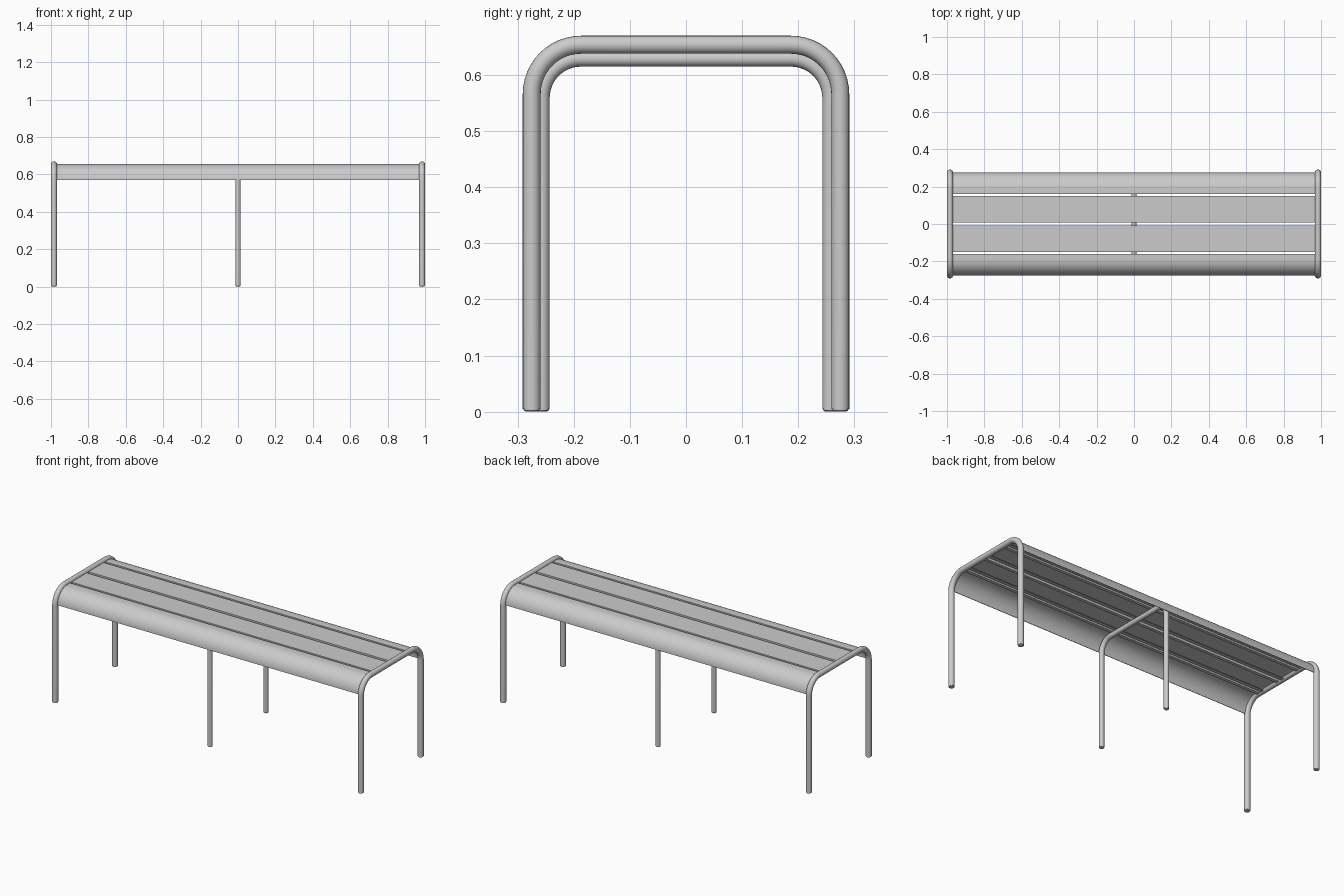
import bpy, bmesh, math

if "Cube" in bpy.data.objects:
    bpy.data.objects.remove(bpy.data.objects["Cube"])

metal = bpy.data.materials.new("grey painted metal")
metal.diffuse_color = (0.6, 0.6, 0.6, 1)
metal.use_nodes = True
metal.node_tree.nodes["Principled BSDF"].inputs["Base Color"].default_value = metal.diffuse_color


def finish(name, bm, sheet=0):
    bmesh.ops.recalc_face_normals(bm, faces=bm.faces)
    me = bpy.data.meshes.new(name)
    bm.to_mesh(me)
    bm.free()
    me.materials.append(metal)
    ob = bpy.data.objects.new(name, me)
    bpy.context.collection.objects.link(ob)
    bpy.ops.object.select_all(action='DESELECT')
    ob.select_set(True)
    bpy.context.view_layer.objects.active = ob
    if sheet:
        m = ob.modifiers.new("thickness", 'SOLIDIFY')
        m.thickness = sheet
        m.offset = 0
        m.use_even_offset = True
        bpy.ops.object.convert(target='MESH')
    bpy.ops.object.shade_smooth_by_angle(angle=math.radians(35))
    return ob


def arc(cy, cz, r, a0, a1, n=12):
    out = []
    for i in range(n + 1):
        a = math.radians(a0 + (a1 - a0) * i / n)
        out.append((cy + r * math.cos(a), cz + r * math.sin(a)))
    return out


def hoop(name, x, y, top, bend, r, sides=20):
    """Bent tube: leg up, rounded corner, across, rounded corner, leg down."""
    cy, cz = y - bend, top - bend
    # (y, z, outward angle, radius); small stepped plugs at the feet
    half = [(y, 0, 0, r * 0.6), (y, 0.002, 0, r * 0.88), (y, 0.005, 0, r * 0.9),
            (y, 0.005, 0, r)]
    for i in range(13):
        a = math.pi / 2 * i / 12
        half.append((cy + bend * math.cos(a), cz + bend * math.sin(a), a, r))
    path = half + [(-p[0], p[1], math.pi - p[2], p[3]) for p in reversed(half)]
    bm = bmesh.new()
    rings = []
    for py, pz, a, rad in path:
        ring = []
        for k in range(sides):
            t = 2 * math.pi * k / sides
            o = rad * math.cos(t)
            ring.append(bm.verts.new((x + rad * math.sin(t),
                                      py + o * math.cos(a), pz + o * math.sin(a))))
        rings.append(ring)
    for A, B in zip(rings, rings[1:]):
        for k in range(sides):
            j = (k + 1) % sides
            bm.faces.new((A[k], A[j], B[j], B[k]))
    bm.faces.new(rings[0])
    bm.faces.new(rings[-1])
    return finish(name, bm)


def slat(name, profile, half_len=0.97):
    """Folded sheet: open profile in y/z drawn out along x."""
    bm = bmesh.new()
    L = [bm.verts.new((-half_len, y, z)) for y, z in profile]
    R = [bm.verts.new((half_len, y, z)) for y, z in profile]
    for i in range(len(L) - 1):
        bm.faces.new((L[i], L[i + 1], R[i + 1], R[i]))
    return finish(name, bm, 0.003)


# Frames: two outer hoops and a thinner support under the middle
hoop("left_frame", -0.984, 0.275, 0.654, 0.088, 0.016)
hoop("right_frame", 0.984, 0.275, 0.654, 0.088, 0.016)
hoop("middle_frame", 0, 0.257, 0.629, 0.07, 0.014)

# Seat slats, mirrored front to back
TOP, LOW, LIP = 0.654, 0.644, 0.018
flat = [(0.010 + LIP, LOW), (0.010, LOW), (0.010, TOP),
        (0.147, TOP), (0.147, LOW), (0.147 - LIP, LOW)]
curved = [(0.163 + LIP, LOW), (0.163, LOW), (0.163, TOP)] \
    + arc(0.189, 0.569, 0.085, 90, 0, 16)
for label, s in (("back", 1), ("front", -1)):
    slat(label + "_flat_slat", [(s * y, z) for y, z in flat])
    slat(label + "_curved_slat", [(s * y, z) for y, z in curved])
